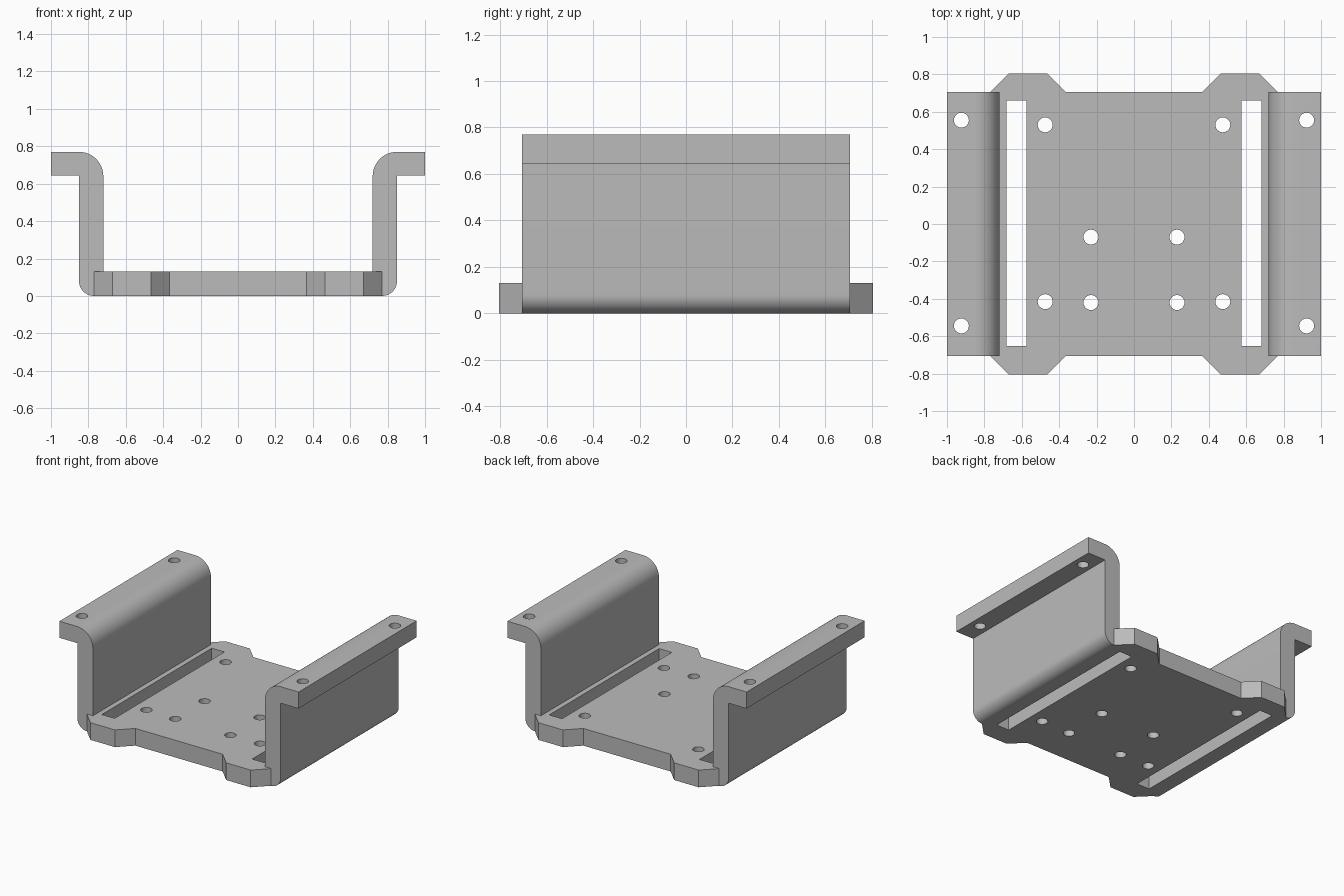
import bpy, bmesh, math
from mathutils import Vector

cube = bpy.data.objects.get("Cube")
if cube:
    bpy.data.objects.remove(cube, do_unlink=True)

metal = bpy.data.materials.new("grey metal")
metal.use_nodes = True
GREY = (0.5, 0.5, 0.5, 1)
metal.diffuse_color = GREY
metal.node_tree.nodes["Principled BSDF"].inputs["Base Color"].default_value = GREY

T = 0.13          # sheet thickness
HALF_Y = 0.705    # half depth of the bent sheet
TOP = 0.77        # flange height


def add_prism(bm, points, direction):
    """Extrude a closed outline along a direction."""
    face = bm.faces.new([bm.verts.new(p) for p in points])
    out = bmesh.ops.extrude_face_region(bm, geom=[face])
    verts = [g for g in out["geom"] if isinstance(g, bmesh.types.BMVert)]
    bmesh.ops.translate(bm, verts=verts, vec=Vector(direction))


def make_object(name, bm):
    bmesh.ops.recalc_face_normals(bm, faces=bm.faces)
    mesh = bpy.data.meshes.new(name)
    bm.to_mesh(mesh)
    bm.free()
    mesh.materials.append(metal)
    obj = bpy.data.objects.new(name, mesh)
    bpy.context.collection.objects.link(obj)
    return obj


def arc(cx, cz, r, start, end, steps=12):
    return [(cx + r * math.cos(math.radians(start + (end - start) * i / steps)),
             cz + r * math.sin(math.radians(start + (end - start) * i / steps)))
            for i in range(steps + 1)]


# Bent sheet: half of the section, mirrored across the middle
half = arc(0.77, 0.08, 0.08, -90, 0)
half += [(0.85, TOP - T + 0.005), (1, TOP - T + 0.005), (1, TOP)]
half += arc(0.85, TOP - T, T, 90, 180)
half += [(0.72, T)]
section = half + [(-x, z) for x, z in reversed(half)]
bm = bmesh.new()
add_prism(bm, [(x, -HALF_Y, z) for x, z in section], (0, 2 * HALF_Y, 0))
bracket = make_object("mounting_bracket", bm)

# Chamfered tabs on the front and back edges of the base
bm = bmesh.new()
for sx in (-1, 1):
    for sy in (-1, 1):
        outline = [(0.365, 0.705), (0.465, 0.805), (0.67, 0.805), (0.77, 0.705),
                   (0.77, 0.69), (0.365, 0.69)]
        add_prism(bm, [(sx * x, sy * y, 0) for x, y in outline], (0, 0, T))
tabs = make_object("tab_union_helper", bm)

# Long slots and round bolt holes
bm = bmesh.new()
holes = [(0.475, 0.53), (0.475, -0.415), (0.23, -0.07), (0.23, -0.42),
         (0.923, 0.555), (0.923, -0.545)]
for s in (-1, 1):
    slot = [(0.575, -0.652), (0.682, -0.652), (0.682, 0.66), (0.575, 0.66)]
    add_prism(bm, [(s * x, y, -0.1) for x, y in slot], (0, 0, 0.4))
    for hx, hy in holes:
        ring = [(s * hx + x, hy + y, -0.1) for x, y in arc(0, 0, 0.04, 0, 360, 24)[:-1]]
        add_prism(bm, ring, (0, 0, 1))
cutter = make_object("hole_cutter", bm)

# Join the tabs and cut the openings
for helper, operation in ((tabs, 'UNION'), (cutter, 'DIFFERENCE')):
    mod = bracket.modifiers.new(helper.name, 'BOOLEAN')
    mod.operation = operation
    mod.solver = 'EXACT'
    mod.object = helper
bpy.context.view_layer.objects.active = bracket
for obj in bpy.context.selected_objects:
    obj.select_set(False)
bracket.select_set(True)
for mod in list(bracket.modifiers):
    bpy.ops.object.modifier_apply(modifier=mod.name)
for helper in (tabs, cutter):
    bpy.data.objects.remove(helper, do_unlink=True)

bpy.ops.object.shade_smooth_by_angle(angle=math.radians(30))
